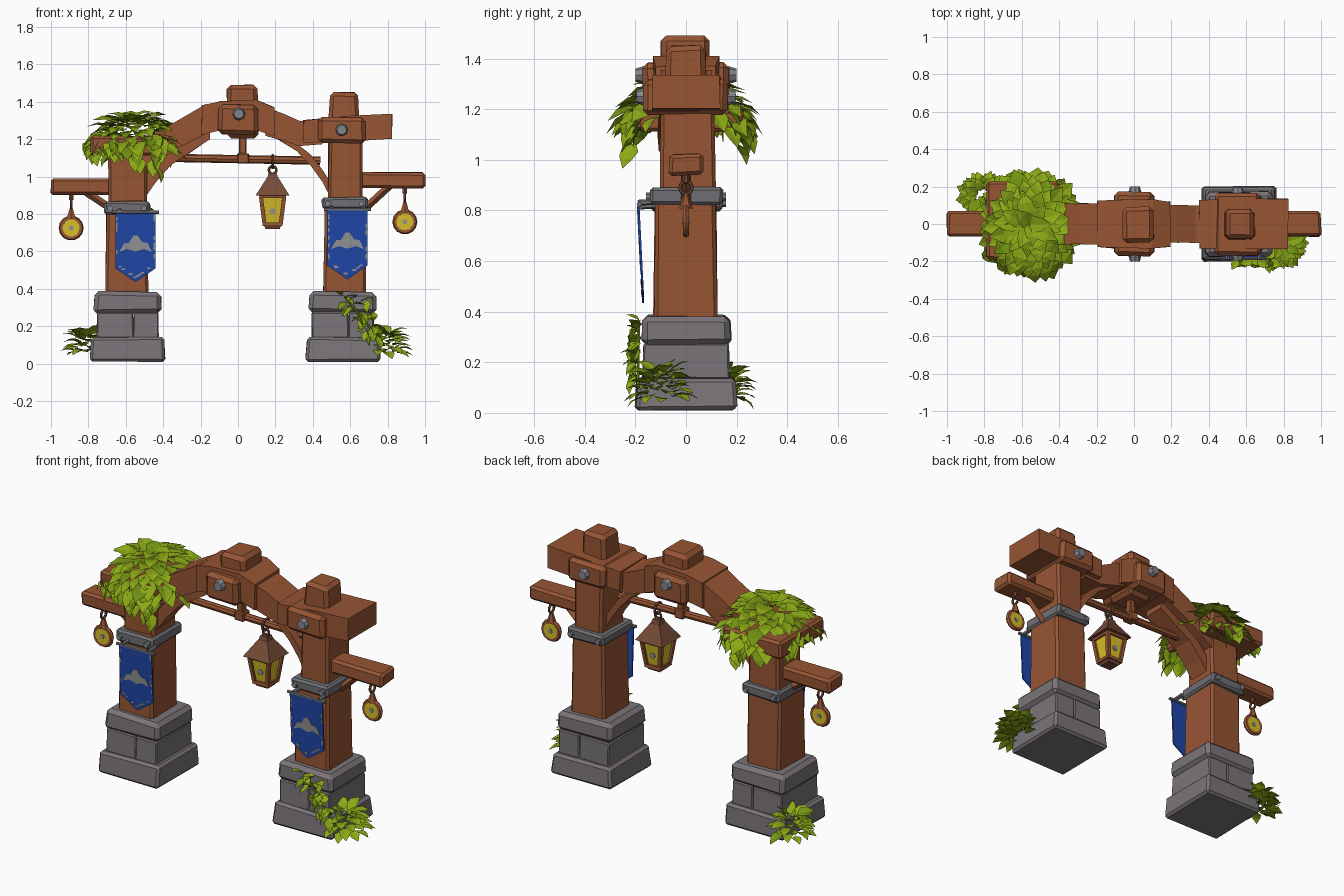
import bpy, bmesh, math, random
from mathutils import Vector, Matrix

random.seed(4)
if "Cube" in bpy.data.objects:
    bpy.data.objects.remove(bpy.data.objects["Cube"])


def material(name, r, g, b):
    m = bpy.data.materials.new(name)
    m.use_nodes = True
    m.diffuse_color = (r, g, b, 1)
    m.node_tree.nodes["Principled BSDF"].inputs["Base Color"].default_value = (r, g, b, 1)
    return m


WOOD = material("warm wood", .31, .091, .034)
DARK = material("dark wood", .18, .07, .038)
STONE = material("grey stone", .195, .175, .19)
IRON = material("iron", .165, .16, .175)
STEEL = material("bolt steel", .23, .24, .27)
LEAF = material("leaf green", .26, .40, .008)
LEAF2 = material("deep leaf green", .17, .29, .006)
BLUE = material("banner blue", .014, .062, .39)
GLASS = material("lantern yellow", .68, .52, .022)
PALE = material("pale grey", .29, .29, .30)


def finish(name, bm, *mats):
    bmesh.ops.recalc_face_normals(bm, faces=bm.faces)
    mesh = bpy.data.meshes.new(name)
    bm.to_mesh(mesh)
    bm.free()
    for m in mats:
        mesh.materials.append(m)
    ob = bpy.data.objects.new(name, mesh)
    bpy.context.collection.objects.link(ob)
    return ob


def soften(bm, width, jitter=.005):
    for v in bm.verts:
        v.co += Vector([random.uniform(-jitter, jitter) for _ in range(3)])
    edges = [e for e in bm.edges if len(e.link_faces) == 2 and e.calc_face_angle(0) > .6]
    bmesh.ops.bevel(bm, geom=edges, offset=width, segments=1, affect='EDGES')


def block(name, x, y, z, mat=WOOD, taper=1, bevel=.014):
    """Hewn box from three ranges, its top scaled by taper."""
    bm = bmesh.new()
    bmesh.ops.create_cube(bm, size=1)
    for v in bm.verts:
        k = taper if v.co.z > 0 else 1
        v.co = [(r[0] + r[1]) / 2 + c * s * (r[1] - r[0])
                for r, c, s in zip((x, y, z), v.co, (k, k, 1))]
    soften(bm, bevel, min(.005, bevel / 3))
    return finish(name, bm, mat)


def loft(name, sections, mat=WOOD, bevel=.014):
    """Beam along x; each section is x, low z, high z, half depth."""
    bm = bmesh.new()
    rings = [[bm.verts.new(p) for p in ((x, -h, a), (x, h, a), (x, h, b), (x, -h, b))]
             for x, a, b, h in sections]
    for p, q in zip(rings, rings[1:]):
        for i in range(4):
            j = (i + 1) % 4
            bm.faces.new((p[i], p[j], q[j], q[i]))
    bm.faces.new(rings[0])
    bm.faces.new(rings[-1])
    soften(bm, bevel, .003)
    return finish(name, bm, mat)


def rod(name, a, b, r1, mat=WOOD, r2=None, sides=6, turn=0):
    """Cylinder, cone or prism from a to b."""
    a, b = Vector(a), Vector(b)
    d = b - a
    m = Matrix.Translation((a + b) / 2) @ d.to_track_quat('Z', 'Y').to_matrix().to_4x4()
    bm = bmesh.new()
    bmesh.ops.create_cone(bm, cap_ends=True, segments=sides, radius1=r1,
                          radius2=r1 if r2 is None else r2, depth=d.length,
                          matrix=m @ Matrix.Rotation(turn, 4, 'Z'))
    return finish(name, bm, mat)


def ring(name, c, radius, thick, mat, facing='X'):
    axis = 'Y' if facing == 'X' else 'X'
    bpy.ops.mesh.primitive_torus_add(major_radius=radius, minor_radius=thick, major_segments=14,
                                     minor_segments=6, location=c,
                                     rotation=Matrix.Rotation(math.pi / 2, 3, axis).to_euler())
    ob = bpy.context.object
    ob.name = name
    ob.data.materials.append(mat)
    bpy.ops.object.shade_smooth_by_angle()


def plate(name, pts, y, thick, mat):
    """Thin outline plate facing the front."""
    bm = bmesh.new()
    f = bm.faces.new([bm.verts.new((x, y, z)) for x, z in pts])
    new = bmesh.ops.extrude_face_region(bm, geom=[f])["geom"]
    bmesh.ops.translate(bm, verts=[v for v in new if isinstance(v, bmesh.types.BMVert)],
                        vec=(0, thick, 0))
    return finish(name, bm, mat)


def foliage(name, leaves):
    """Broad, slightly folded leaves from (position, direction, length)."""
    bm = bmesh.new()
    for pos, d, size in leaves:
        d = Vector(d).normalized()
        side = d.cross(Vector((random.uniform(-.3, .3), random.uniform(-.3, .3), 1))).normalized()
        up = side.cross(d)
        color = random.random() < .2
        rows = []
        for t, w, lift in ((0, .06, 0), (.3, .34, .06), (.65, .28, .04), (1, .01, -.1)):
            mid = Vector(pos) + d * t * size + up * lift * size
            rows.append([bm.verts.new(mid + side * s * w * size + up * abs(s) * .05 * size * (t < 1))
                         for s in (-1, 0, 1)])
        for p, q in zip(rows, rows[1:]):
            for i in (0, 1):
                bm.faces.new((p[i], p[i + 1], q[i + 1], q[i])).material_index = color
    return finish(name, bm, LEAF, LEAF2)


# Stone footings, collars and posts
for side, cx in (("right", -.59), ("left", .56)):
    block(f"{side}_footing_base", (cx - .2, cx + .2), (-.2, .2), (.012, .14), STONE, .96, .014)
    for part, x in (("a", (cx - .167, cx + .03)), ("b", (cx + .03, cx + .167))):
        block(f"{side}_footing_stone_{part}", x, (-.172, .172), (.135, .275), STONE, .98, .006)
    block(f"{side}_footing_cap", (cx - .182, cx + .182), (-.178, .178), (.27, .385), STONE, .96, .022)
    px = cx + (-.003 if cx < 0 else .01)
    block(f"{side}_post", (px - .113, px + .113), (-.127, .122), (.36, .87), WOOD, .95)
    cz = .80 if cx < 0 else .825
    block(f"{side}_collar", (px - .122, px + .122), (-.14, .145), (cz, cz + .065), IRON, 1, .012)
    for sx in (-1, 1):
        for sy in (-1, 1):
            x = px + sx * .09
            rod(f"{side}_collar_bolt", (x, sy * .13, cz + .03), (x, sy * .158, cz + .03), .016, STEEL)

block("right_upper_post", (-.695, -.488), (-.105, .115), (.84, 1.16), WOOD, .97)
block("left_upper_post", (.482, .665), (-.105, .115), (.84, 1.2), WOOD, .97)
block("left_post_head", (.485, .648), (-.083, .085), (1.28, 1.45), WOOD, .95, .02)

# Top beams and blocks
block("right_cap_slab", (-.79, -.40), (-.19, .225), (1.11, 1.215))
loft("left_cap_beam", [(.35, 1.185, 1.30, .13), (.6, 1.19, 1.325, .135), (.825, 1.2, 1.335, .135)])
block("left_cap_clamp", (.43, .678), (-.17, .165), (1.18, 1.315), bevel=.02)
loft("right_arch", [(-.53, 1.03, 1.19, .105), (-.42, 1.09, 1.24, .11), (-.31, 1.16, 1.31, .11),
                    (-.17, 1.23, 1.385, .11)])
loft("left_arch", [(.15, 1.22, 1.37, .1), (.24, 1.19, 1.335, .1), (.33, 1.165, 1.295, .1),
                   (.45, 1.17, 1.29, .1)])
loft("arch_crown", [(-.195, 1.225, 1.38, .125), (-.09, 1.25, 1.405, .13),
                    (.1, 1.25, 1.41, .13), (.195, 1.215, 1.37, .12)])
block("crown_clamp", (-.105, .11), (-.172, .172), (1.225, 1.385), bevel=.022)
block("keystone", (-.058, .108), (-.1, .09), (1.2, 1.49), bevel=.022)
for x, z, y in ((.005, 1.335, .165), (.555, 1.25, .16)):
    for s in (-1, 1):
        rod("clamp_bolt", (x, s * y, z), (x, s * (y + .035), z), .036, STEEL, .026, 8)

# Curved braces under the arch
for name, thick, pts in (
        ("right", .115, ((-.51, .87), (-.44, .97), (-.36, 1.06), (-.26, 1.125), (-.15, 1.2))),
        ("left", .085, ((.51, .86), (.45, .97), (.39, 1.06), (.31, 1.14), (.2, 1.21)))):
    loft(name + "_brace", [(x, z, z + thick - .015 * i, .065) for i, (x, z) in enumerate(pts)], bevel=.008)

# Hanging bar
rod("hanging_bar", (-.36, 0, 1.1), (.44, 0, 1.085), .022, sides=8)
block("hanging_bar_stem", (.005, .045), (-.02, .02), (1.08, 1.23), bevel=.005)
block("hanging_bar_collar", (-.005, .057), (-.033, .033), (1.07, 1.125), bevel=.006)

# Side arms with round lanterns
for side, s, z, lz in (("right", -1, .905, .725), ("left", 1, .94, .758)):
    block(side + "_arm", sorted((s * .62, s)), (-.067, .067), (z, z + .082))
    rod(side + "_arm_strut", (s * .81, 0, z + .01), (s * .68, 0, .83), .02, sides=4)
    x = s * .892
    rod(side + "_hook", (x, 0, z + .01), (x, 0, z - .03), .013, DARK)
    ring(side + "_hook_ring", (x, 0, z - .05), .024, .007, DARK)
    ring(side + "_lantern_frame", (x, 0, lz), .053, .014, WOOD, 'Y')
    rod(side + "_lantern_peak", (x, 0, lz + .05), (x, 0, lz + .105), .027, WOOD, .01)
    rod(side + "_lantern_glass", (x, -.012, lz), (x, .012, lz), .05, GLASS, sides=14)
    for y in (-.014, .014):
        rod(side + "_lantern_flame", (x, y - .002, lz), (x, y + .002, lz), .014, PALE, sides=7)

# Central lantern: square tapered prisms
X, Q, R2 = .185, math.pi / 4, math.sqrt(2)
ring("lantern_hook", (X, 0, 1.08), .033, .008, DARK)
ring("lantern_link", (X, 0, 1.035), .02, .007, DARK, 'Y')
for name, z0, z1, a, b, mat in (("cap", .99, 1.018, .03, .022, DARK), ("roof", .9, .995, .09, .03, DARK),
                                ("top_frame", .885, .902, .07, .072, WOOD),
                                ("glass", .75, .89, .042, .06, GLASS),
                                ("base", .735, .755, .054, .052, WOOD),
                                ("foot", .72, .738, .038, .045, DARK)):
    rod("lantern_" + name, (X, 0, z0), (X, 0, z1), a * R2, mat, b * R2, 4, Q)
for sx in (-1, 1):
    for sy in (-1, 1):
        rod("lantern_bar", (X + sx * .044, sy * .044, .75), (X + sx * .062, sy * .062, .89), .015, WOOD, sides=4)
    rod("lantern_flame", (X, sx * .049, .815), (X, sx * .056, .815), .017, PALE, sides=7)

# Banners with a worn grey patch and frayed border
for side, cx, top in (("right", -.548, .81), ("left", .585, .825)):
    w = .108
    parts = [plate(side + "_banner", [(cx - w, top), (cx + w, top), (cx + w, top - .3),
                                      (cx, top - .375), (cx - w, top - .3)], -.185, .008, BLUE)]
    patch = ((-.088, -.008), (-.06, .04), (-.035, .04), (-.012, .08), (.012, .08), (.035, .045),
             (.065, .04), (.088, -.008), (.045, .008), (0, -.006), (-.045, .008))
    parts.append(plate(side + "_banner_patch", [(cx + x, top - .205 + z) for x, z in patch],
                       -.187, .002, PALE))
    for i in range(26):
        if i < 16:
            x, z = cx + (-1) ** i * (w - .007), top - .02 - random.random() * .27
            a, b = .004, .013
        else:
            x = cx + random.uniform(-.085, .085)
            z, a, b = top - .35 + abs(x - cx) * .7, .009, .005
        parts.append(plate(side + "_banner_fray", [(x - a, z - b), (x + a, z - b * .6), (x + a, z + b),
                                                   (x - a, z + b * .7)], -.187, .002, PALE))
    for ob in parts:
        for v in ob.data.vertices:
            v.co.y += (top - v.co.z) * .05 - .007
    rod(side + "_banner_rod", (cx - .125, -.185, top), (cx + .125, -.185, top), .01, IRON)
    for s in (-.085, .085):
        rod(side + "_banner_bracket", (cx + s, -.12, top + .01), (cx + s, -.19, top + .005), .012, IRON)

# Leafy crown over the right post, with ragged hanging sprays
leaves = []
for i in range(105):
    t = ((i + .5) / 105) ** .6
    a, phi = i * 2.4, t * 1.5
    out = Vector((math.cos(a), math.sin(a), 0))
    spread = math.sin(phi) - .22 * (1 - t)
    pos = Vector((-.55 + out.x * .175 * spread, out.y * .19 * spread, 1.15 + .155 * math.cos(phi)))
    leaves.append((pos, out + Vector((0, 0, .25 - .8 * t * t + random.uniform(-.2, .2))),
                   random.uniform(.115, .155)))
for x, y, low in ((-.46, -.2, 1.06), (-.41, -.16, 1.13), (-.53, -.2, 1.09), (-.66, -.2, 1.13), (-.76, -.15, 1.15),
                  (-.47, .2, 1.06), (-.6, .22, 1.12), (-.4, .16, 1.13), (-.78, .1, 1.16)):
    for k in range(5):
        z = 1.2 + (low - 1.2) * k / 4
        out = Vector((random.uniform(-.7, .7), math.copysign(.5, y), -.8))
        leaves.append(((x + random.uniform(-.025, .025), y, z), out, random.uniform(.085, .115)))
foliage("crown_leaves", leaves)

# Bushes at the footings
for name, cx, cy, lean in (("left", .79, -.1, 1), ("right", -.81, .15, -1)):
    leaves = []
    for i in range(44):
        a, h = i * 2.4, (i + .5) / 44
        out = Vector((math.cos(a) + .3 * lean, math.sin(a), random.uniform(-.5, .1) + .8 * h))
        r = .06 * math.sqrt(1 - h * .8)
        leaves.append(((cx + math.cos(a) * r, cy + math.sin(a) * r, .055 + .11 * h), out,
                       random.uniform(.07, .105)))
    foliage(name + "_bush", leaves)

# Ivy climbing the left footing
leaves = []
for i in range(30):
    t = i / 29
    pos = (.75 - .17 * t + random.uniform(-.05, .06), -.2 + .012 * t, .15 + .2 * t + random.uniform(-.04, .05))
    leaves.append((pos, (random.uniform(-1, 1), -.3, random.uniform(-.9, .2)), random.uniform(.055, .08)))
foliage("climbing_ivy", leaves)
rod("ivy_stem", (.78, -.19, .1), (.57, -.187, .36), .006, LEAF2)
